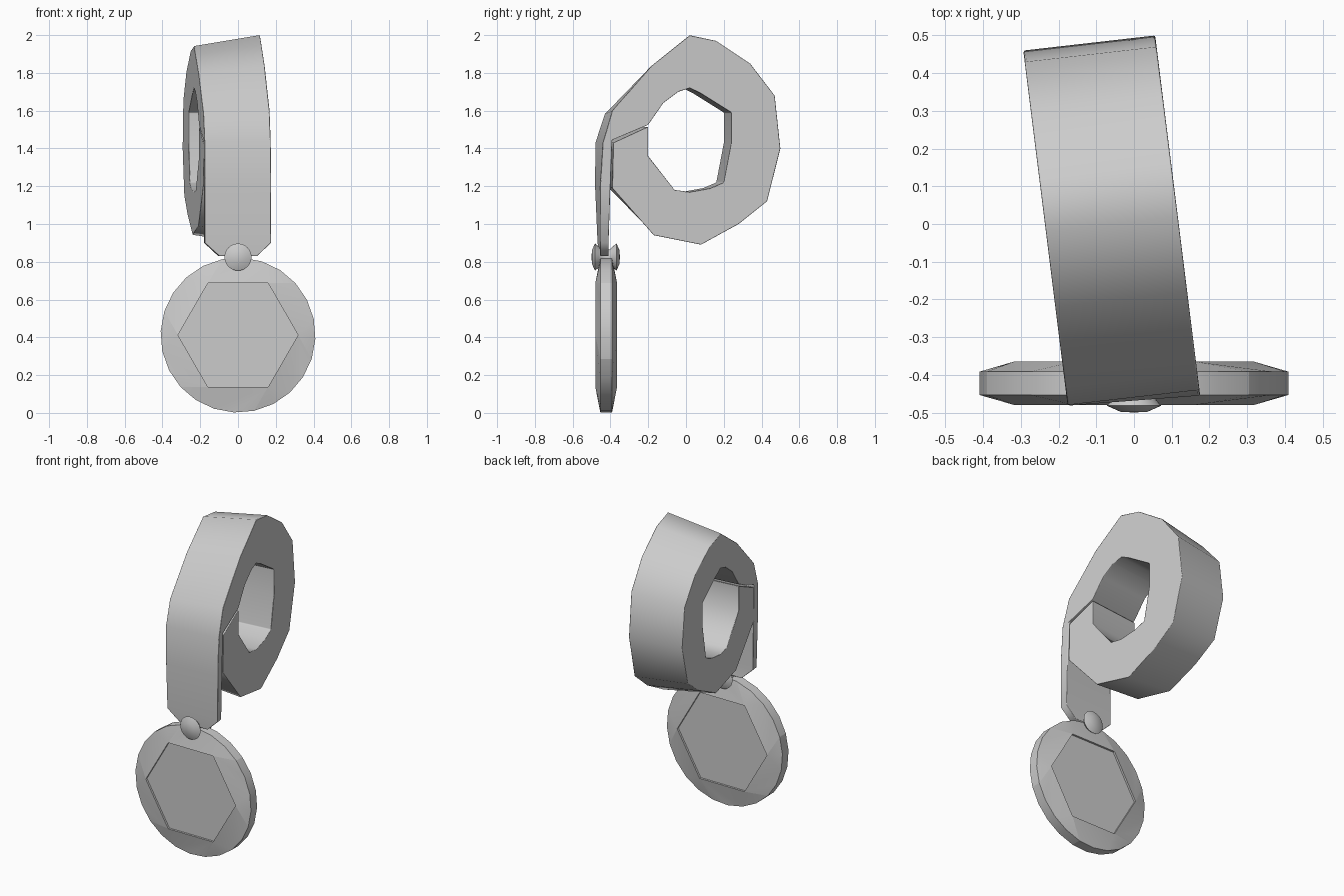
import bpy
import bmesh
from math import sin, cos, radians
from mathutils import Vector

cube = bpy.data.objects.get("Cube")
if cube:
    bpy.data.objects.remove(cube, do_unlink=True)

grey = bpy.data.materials.new("plain grey")
grey.use_nodes = True
grey.diffuse_color = (0.6, 0.6, 0.6, 1)
grey.node_tree.nodes["Principled BSDF"].inputs["Base Color"].default_value = grey.diffuse_color


def make_object(name, verts, faces, angle=None):
    """Mesh object with outward normals and optional smooth shading."""
    mesh = bpy.data.meshes.new(name)
    bm = bmesh.new()
    vs = [bm.verts.new(v) for v in verts]
    for face in faces:
        bm.faces.new([vs[i] for i in face])
    bmesh.ops.recalc_face_normals(bm, faces=bm.faces)
    bm.to_mesh(mesh)
    bm.free()
    mesh.materials.append(grey)
    obj = bpy.data.objects.new(name, mesh)
    bpy.context.collection.objects.link(obj)
    if angle:
        bpy.ops.object.select_all(action="DESELECT")
        obj.select_set(True)
        bpy.context.view_layer.objects.active = obj
        bpy.ops.object.shade_smooth_by_angle(angle=radians(angle))
    return obj


# Rolled band: (outer y, outer z, inner y, inner z) from hanging tab round to the loose end
BAND = [
    (-.455, .83, -.41, .83), (-.455, .9, -.41, .9), (-.455, 1.2, -.4, 1.2),
    (-.44, 1.43, -.39, 1.445), (-.39, 1.6, -.2, 1.525), (-.18, 1.84, -.12, 1.64),
    (.02, 2, -.04, 1.7), (.16, 1.97, .02, 1.72), (.34, 1.85, .08, 1.69),
    (.47, 1.68, .24, 1.59), (.5, 1.4, .24, 1.43), (.43, 1.12, .2, 1.22),
    (.28, 1, .13, 1.19), (.08, .89, .02, 1.17), (-.17, .94, -.06, 1.18),
    (-.39, 1.19, -.2, 1.36), (-.385, 1.43, -.2, 1.515),
]


def band_point(row, y, z, side, outer):
    """Skew the roll backwards to -x and taper its -x face."""
    half = .1 if row == 0 else .175
    x = side * half - .125 * (y + .45)
    if side < 0:
        y -= .04 * min(row / 3, 1)
        if outer and row > 3:
            z = 1.42 + (z - 1.42) * .9
    return (x, y, z)


verts, faces = [], []
for row, (oy, oz, iy, iz) in enumerate(BAND):
    verts += [band_point(row, oy, oz, -1, True), band_point(row, oy, oz, 1, True),
              band_point(row, iy, iz, 1, False), band_point(row, iy, iz, -1, False)]
    if row:
        b = row * 4
        for i in range(4):
            j = (i + 1) % 4
            faces.append((b - 4 + i, b - 4 + j, b + j, b + i))
faces += [(0, 1, 2, 3), tuple(len(verts) - k for k in (1, 2, 3, 4))]
band = make_object("rolled_band", verts, faces)
for poly in band.data.polygons:
    poly.use_smooth = True
bevel = band.modifiers.new("soft edges", "BEVEL")
bevel.width = .012
bevel.segments = 2
bevel.limit_method = "ANGLE"
bevel.angle_limit = radians(50)
bevel.harden_normals = True

# Round tag: six pinwheel blades around a recessed hexagon
CENTRE = Vector((0, -.4225, .412))
RIM, HEX = .41, .318


def polar(radius, degrees, depth):
    a = radians(degrees)
    return CENTRE + Vector((radius * cos(a), depth, radius * sin(a)))


SURFACE = [(6, 0, 1), (6, 1, 2), (6, 2, 5), (5, 2, 3), (5, 3, 4)]
verts, faces = [], []
for k in range(6):
    start = len(verts)
    for side in (-1, 1):
        verts += [polar(RIM, 42 + 60 * k + 15 * s, side * .031) for s in range(5)]
        verts += [polar(HEX, 60 * k + a, side * .0575) for a in (120, 60)]
    for offset in (start, start + 7):
        faces += [tuple(i + offset for i in tri) for tri in SURFACE]
    for i in range(7):
        j = (i + 1) % 7
        faces.append((start + i, start + j, start + 7 + j, start + 7 + i))
make_object("tag_blades", verts, faces, 22)

verts = [polar(HEX, 60 * k, d) for d in (-.045, .045) for k in range(6)]
faces = [tuple(range(6)), tuple(range(6, 12))]
faces += [(i, (i + 1) % 6, (i + 1) % 6 + 6, i + 6) for i in range(6)]
make_object("tag_hexagon_plate", verts, faces)

# Rivet: a turned profile of radius and depth, mirrored front to back
half = [(.036, -.073), (.072, -.057), (.055, -.036), (.04, -.02)]
profile = half + [(r, -d) for r, d in reversed(half)]
SIDES = 24
verts = [(r * cos(radians(360 * k / SIDES)), d - .425, .825 + r * sin(radians(360 * k / SIDES)))
         for r, d in profile for k in range(SIDES)]
faces = [(p * SIDES + k, p * SIDES + (k + 1) % SIDES,
          (p + 1) * SIDES + (k + 1) % SIDES, (p + 1) * SIDES + k)
         for p in range(len(profile) - 1) for k in range(SIDES)]
last = len(verts)
verts += [(0, -.5, .825), (0, -.35, .825)]
for k in range(SIDES):
    n = (k + 1) % SIDES
    faces += [(k, n, last), (last - SIDES + k, last - SIDES + n, last + 1)]
make_object("rivet", verts, faces, 50)
